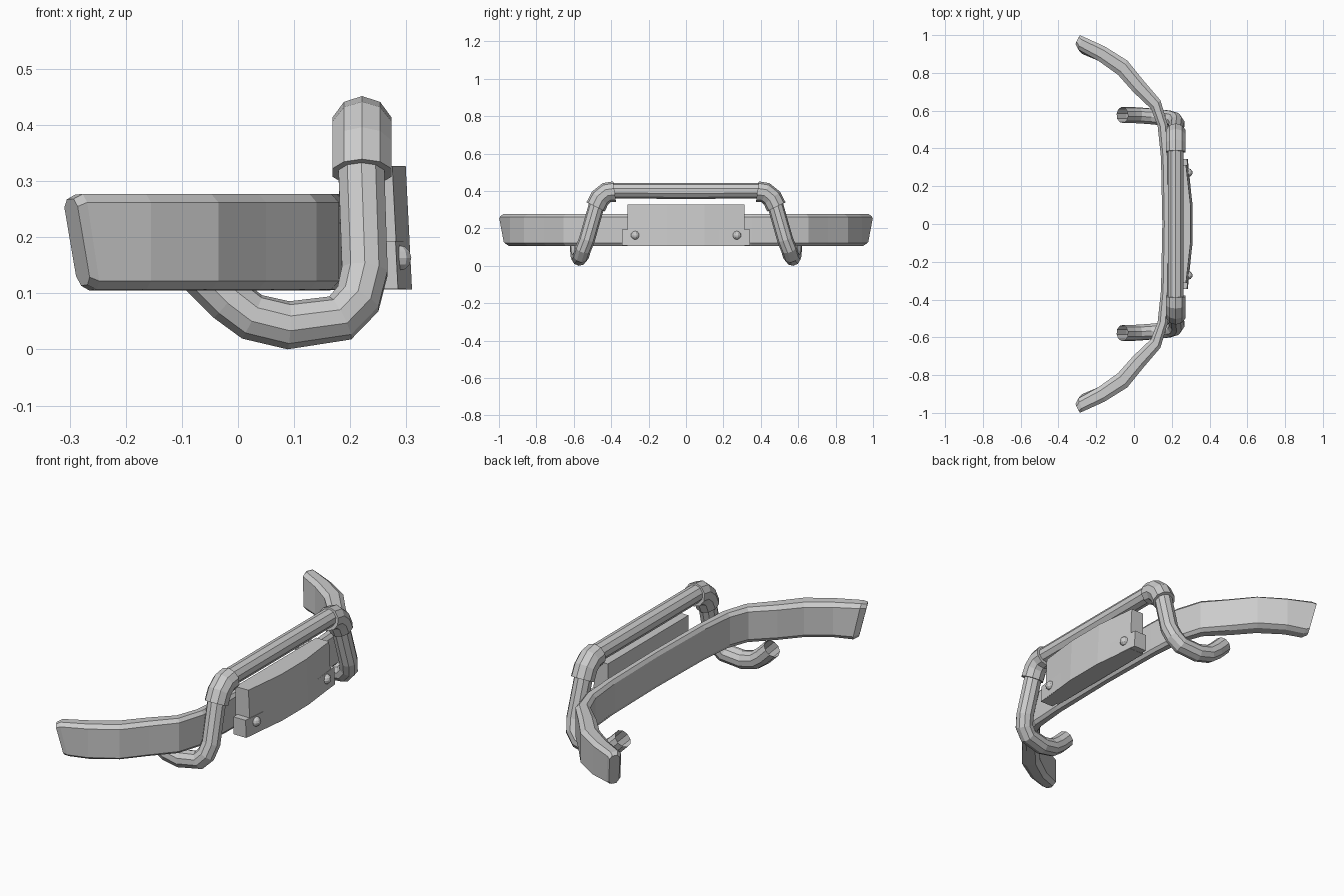
import bpy, bmesh, math
from mathutils import Vector

if "Cube" in bpy.data.objects:
    bpy.data.objects.remove(bpy.data.objects["Cube"])


def finish(name, bm, mirror=False):
    bmesh.ops.recalc_face_normals(bm, faces=bm.faces)
    me = bpy.data.meshes.new(name)
    bm.to_mesh(me)
    bm.free()
    ob = bpy.data.objects.new(name, me)
    bpy.context.collection.objects.link(ob)
    if mirror:
        m = ob.modifiers.new("mirror", 'MIRROR')
        m.use_axis = (False, True, False)
        m.use_clip = True
    return ob


def loft(name, rings, caps=(True, True), mirror=False):
    bm = bmesh.new()
    vs = [[bm.verts.new(p) for p in r] for r in rings]
    n = len(rings[0])
    for a, b in zip(vs, vs[1:]):
        for i in range(n):
            j = (i + 1) % n
            bm.faces.new((a[i], a[j], b[j], b[i]))
    if caps[0]:
        bm.faces.new(vs[0])
    if caps[1]:
        bm.faces.new(vs[-1])
    return finish(name, bm, mirror)


def tube(name, path, r, caps, sides=10):
    pts = [Vector(p) for p in path]
    rings, side = [], Vector((1, 0, 0))
    for i, p in enumerate(pts):
        d0 = (p - pts[max(i - 1, 0)]).normalized()
        d1 = (pts[min(i + 1, len(pts) - 1)] - p).normalized()
        t = (d0 + d1).normalized()
        if i == 0 and path[0][1] == 0:
            t = Vector((0, 1, 0))
        side = (side - t * side.dot(t)).normalized()   # carried along the path
        up = t.cross(side)
        rings.append([p + r * (side * math.cos(a) + up * math.sin(a))
                      for a in (2 * math.pi * (k + .5) / sides for k in range(sides))])
    return loft(name, rings, caps, True)


# Wraparound bumper blade: outer xy and inner xy per station, from centre to tip
half = [(.192, 0, .150, 0), (.188, .35, .143, .35), (.180, .52, .125, .52),
        (.140, .655, .090, .61), (.050, .76, -.005, .70), (-.035, .865, -.085, .79),
        (-.155, .94, -.19, .865), (-.27, .993, -.297, .925), (-.287, 1.0, -.311, .955)]
section = [(0, .125), (.25, .105), (.75, .107), (1, .122), (1, .262),
           (.75, .277), (.25, .276), (0, .260)]
rings = []
for s, (ox, oy, ix, iy) in enumerate(half):
    ring = []
    for t, z in section:
        tip = s == len(half) - 1
        rake = max(0, (.27 - z) / .165) * .028 if s >= len(half) - 2 else 0
        if tip:
            z = .19 + (z - .19) * .9
        ring.append((ix + (ox - ix) * t + rake * .9, iy + (oy - iy) * t - rake, z))
    rings.append(ring)
loft("bumper_blade", rings, (False, True), True)

# Bent guard tube: top bar, legs and hooked tails, left open at the ends
tube("guard_tube", [(.22, 0, .401), (.22, .40, .401), (.22, .45, .375), (.22, .48, .315),
                    (.226, .53, .14), (.214, .55, .09), (.182, .56, .056), (.09, .57, .043),
                    (.025, .575, .058), (-.015, .577, .088), (-.062, .577, .135)],
     .043, (False, False))

# Elbow sleeves over the upper bends
tube("elbow_sleeve", [(.221, .382, .397), (.221, .425, .391), (.221, .46, .362),
                      (.221, .483, .315)], .055, (True, True))


# Bowed plate with a leaning face, and its wider lower flange
def bowed_panel(name, width, z0, z1, grow=0.0, back=.205):
    def front(y, z):
        bow = .024 * min(1, max(0, (.31 - abs(y)) / .21))
        return .275 + bow + (.325 - z) / .215 * .011 + grow
    rings = []
    for f in (-1, -.32, .32, 1):
        y = f * width
        rings.append([(back, y, z0), (front(y, z0), y, z0),
                      (front(y, z1), y, z1), (back, y, z1)])
    loft(name, rings)


bowed_panel("number_panel", .312, .107, .327)
bowed_panel("panel_flange", .343, .108, .193, -.001, .215)

# Domed bolts
bm = bmesh.new()
bmesh.ops.create_uvsphere(bm, u_segments=10, v_segments=6, radius=.023)
bmesh.ops.translate(bm, verts=bm.verts, vec=(.287, .272, .163))
finish("bolt", bm, True)
